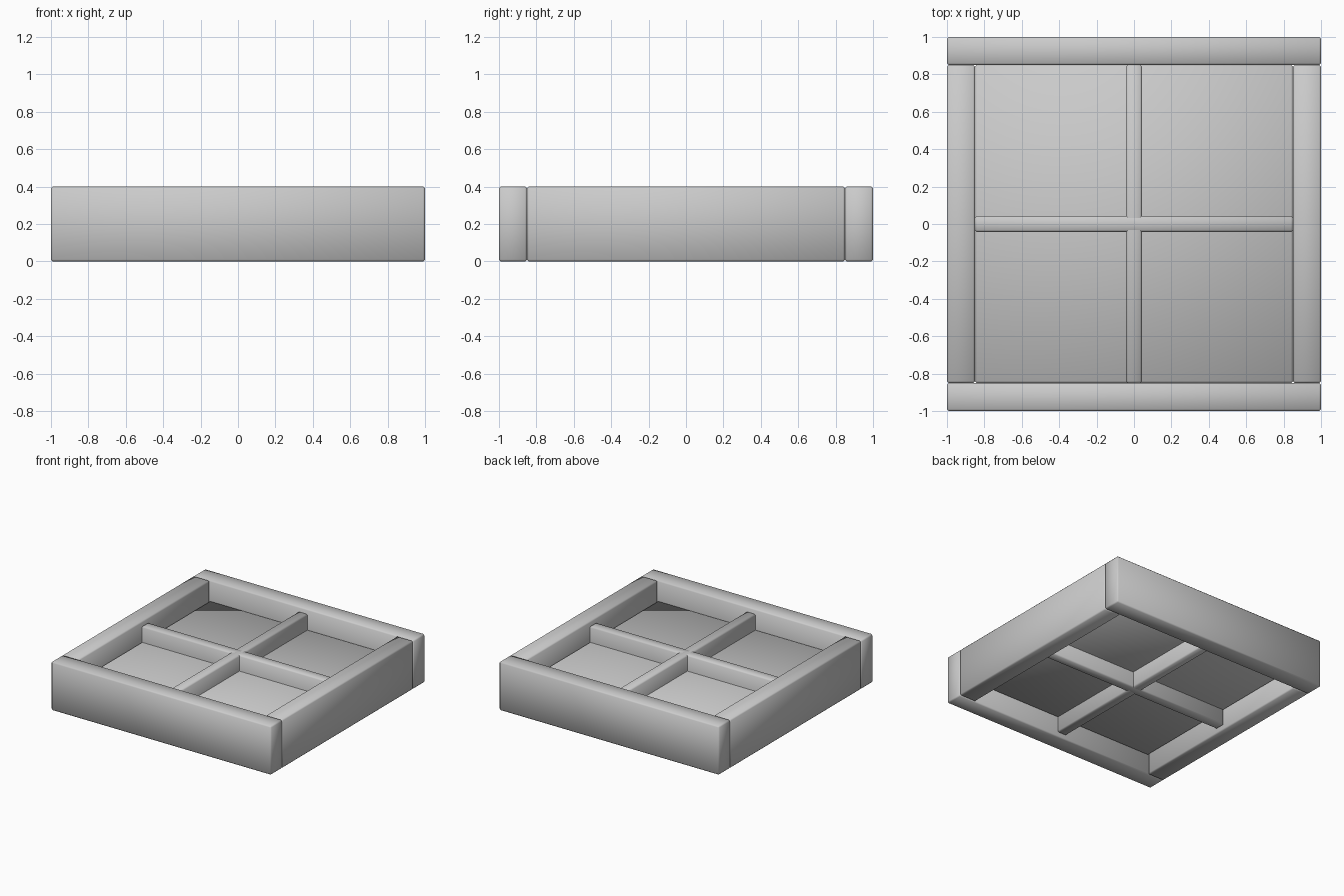
import bpy

if "Cube" in bpy.data.objects:
    bpy.data.objects.remove(bpy.data.objects["Cube"], do_unlink=True)

# Single light grey finish
grey = bpy.data.materials.new("light_grey")
grey.use_nodes = True
color = (0.6, 0.6, 0.6, 1)
grey.diffuse_color = color
grey.node_tree.nodes["Principled BSDF"].inputs["Base Color"].default_value = color

HEIGHT = 0.4
RAIL = 0.15                    # frame member thickness
MID = HEIGHT / 2
INNER = 2 - 2 * RAIL           # clear opening of the frame
OFFSET = 1 - RAIL / 2
BAR = 0.085                    # glazing bar width
BAR_HEIGHT = 0.33


def box(name, x, y, size):
    """Chamfered, smooth shaded box centred at half the frame height."""
    bpy.ops.mesh.primitive_cube_add(size=1, location=(x, y, MID))
    obj = bpy.context.object
    obj.name = name
    obj.scale = size
    bpy.ops.object.transform_apply(location=False, rotation=False, scale=True)
    obj.data.materials.append(grey)
    mod = obj.modifiers.new("chamfer", "BEVEL")
    mod.width = 0.01
    mod.segments = 1
    bpy.ops.object.modifier_apply(modifier=mod.name)
    bpy.ops.object.shade_smooth()


# Outer frame: full-width rails front and back, stiles butted between them
for name, s in (("front_rail", -1), ("back_rail", 1)):
    box(name, 0, s * OFFSET, (2, RAIL, HEIGHT))
for name, s in (("right_stile", -1), ("left_stile", 1)):
    box(name, s * OFFSET, 0, (RAIL, INNER, HEIGHT))

# Crossed glazing bars
box("crosswise_bar", 0, 0, (INNER, BAR, BAR_HEIGHT))
box("lengthwise_bar", 0, 0, (BAR, INNER, BAR_HEIGHT))

# Pane in the middle of the frame
box("pane", 0, 0, (INNER, INNER, 0.07))
